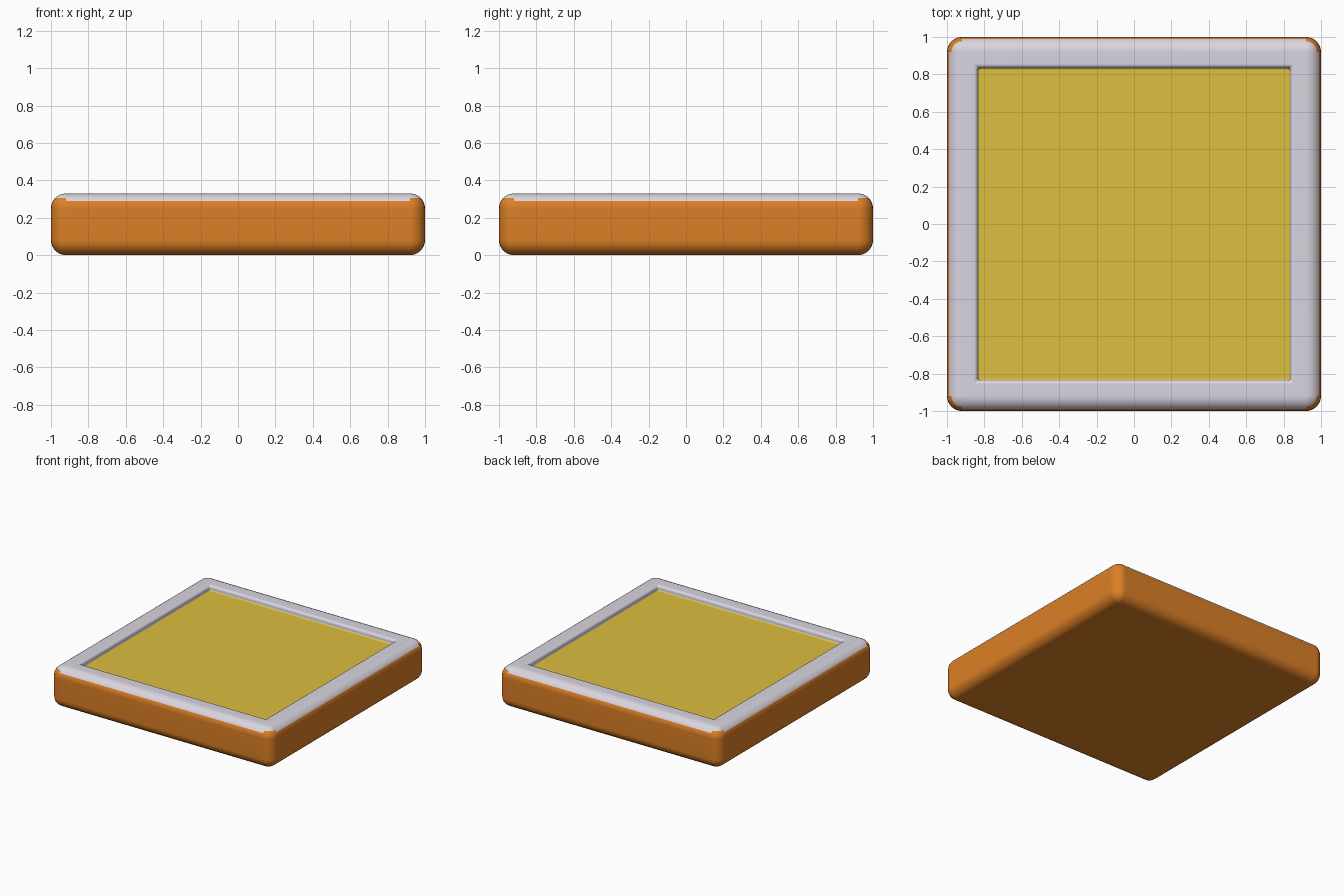
import bpy
import bmesh
from math import sin, cos, pi, radians

cube = bpy.data.objects.get("Cube")
if cube:
    bpy.data.objects.remove(cube, do_unlink=True)

HEIGHT, EDGE, CORE = 0.33, 0.08, 0.92   # total height, edge rounding, flat half width
FLOOR, OPENING, LIP = 0.288, 0.835, 0.02  # recess floor, half opening, lip rounding
STEPS = 6


def material(name, colour):
    mat = bpy.data.materials.new(name)
    mat.use_nodes = True
    mat.diffuse_color = (*colour, 1)
    mat.node_tree.nodes["Principled BSDF"].inputs["Base Color"].default_value = (*colour, 1)
    return mat


def ring(bm, half, radius, z):
    """Square loop with rounded corners."""
    verts = []
    for corner in range(4):
        start = corner * pi / 2
        mid = start + pi / 4
        cx = (half - radius) * (1 if cos(mid) > 0 else -1)
        cy = (half - radius) * (1 if sin(mid) > 0 else -1)
        for i in range(STEPS + 1):
            a = start + i / STEPS * pi / 2
            verts.append(bm.verts.new((cx + radius * cos(a), cy + radius * sin(a), z)))
    return verts


# Section from the underside, round the outer edge, over the lip, down to the floor
section = []
for base, first in ((EDGE, -90), (HEIGHT - EDGE, 0)):
    for i in range(STEPS + 1):
        t = radians(first + 90 * i / STEPS)
        section.append((CORE + EDGE * cos(t), max(EDGE * cos(t), 1e-6), base + EDGE * sin(t)))
for i in range(5):
    t = pi / 2 * i / 4
    section.append((OPENING + LIP * (1 - sin(t)), 0.003 + 0.012 * i / 4,
                    HEIGHT - LIP * (1 - cos(t))))
fillet = 0.01
for i in range(4):
    t = pi / 2 * i / 3
    section.append((OPENING - fillet * (1 - cos(t)), 0.015 - fillet * (1 - cos(t)),
                    FLOOR + fillet * (1 - sin(t))))

# Loft the section into one closed shell
bm = bmesh.new()
loops = [ring(bm, *s) for s in section]
bm.faces.new(reversed(loops[0]))
bm.faces.new(loops[-1])
for low, high in zip(loops, loops[1:]):
    for i in range(len(low)):
        j = (i + 1) % len(low)
        bm.faces.new((low[i], low[j], high[j], high[i]))
bmesh.ops.remove_doubles(bm, verts=bm.verts, dist=0.0001)
bmesh.ops.recalc_face_normals(bm, faces=bm.faces)

# Orange casing, grey frame on top (starting higher at the corners), yellow panel
for face in bm.faces:
    c = face.calc_center_median()
    reach = max(abs(c.x), abs(c.y))
    at_corner = min(abs(c.x), abs(c.y)) > CORE
    if reach < OPENING and c.z > HEIGHT / 2 and c.z < FLOOR + fillet * 0.6:
        face.material_index = 2
    elif c.z > (0.307 if at_corner else 0.29):
        face.material_index = 1

mesh = bpy.data.meshes.new("framed_tile")
bm.to_mesh(mesh)
bm.free()
for name, colour in (("orange casing", (0.72, 0.214, 0.019)),
                     ("pale grey frame", (0.70, 0.665, 0.745)),
                     ("yellow panel", (0.72, 0.515, 0.05))):
    mesh.materials.append(material(name, colour))

tile = bpy.data.objects.new("framed_tile", mesh)
bpy.context.collection.objects.link(tile)
bpy.context.view_layer.objects.active = tile
tile.select_set(True)
bpy.ops.object.shade_smooth_by_angle(angle=radians(50))
tile.modifiers.new("Flat face normals", 'WEIGHTED_NORMAL').keep_sharp = True
